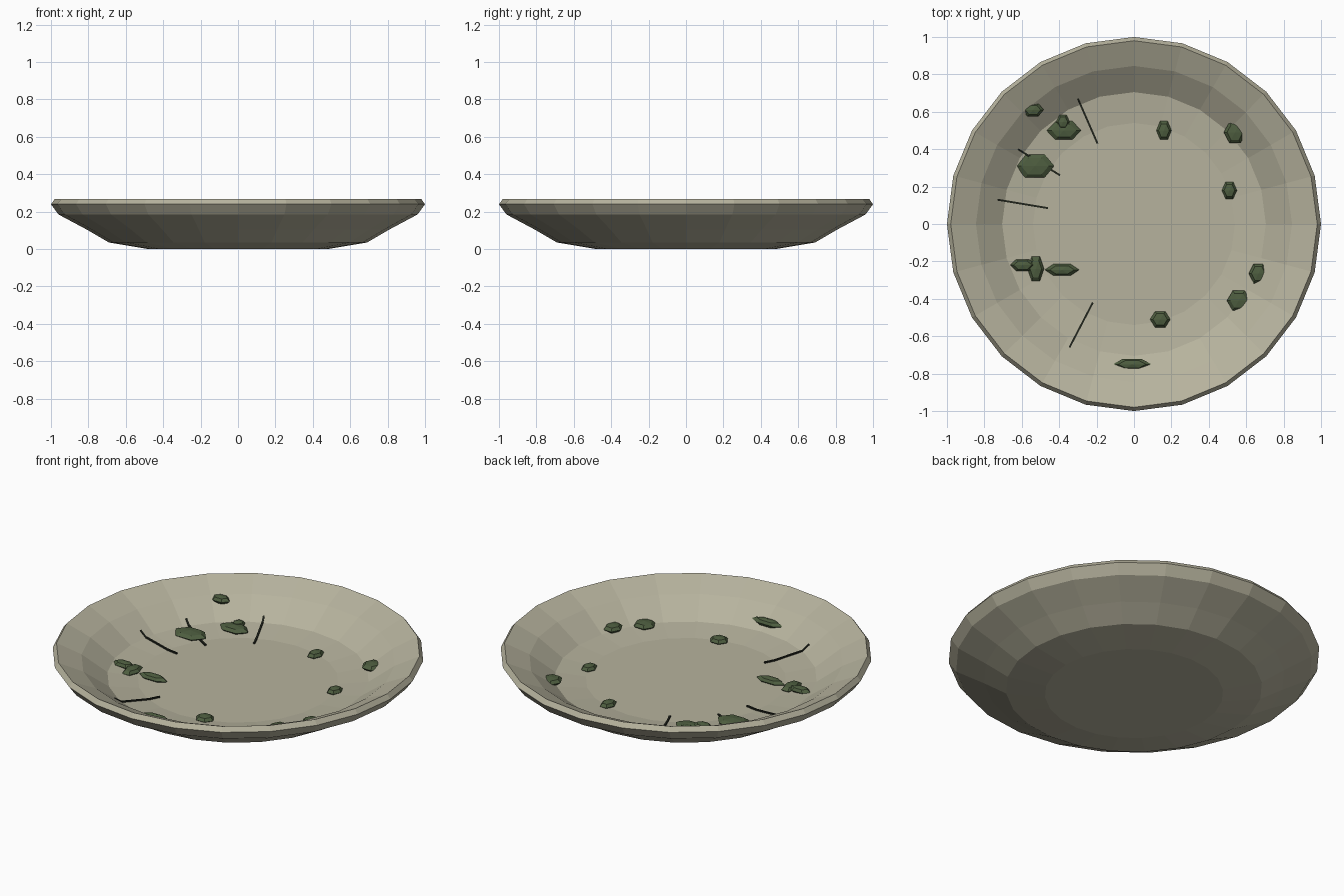
import bpy, bmesh
from math import cos, sin, pi, tau, hypot
from mathutils import Matrix, Vector

default = bpy.data.objects.get("Cube")
if default:
    bpy.data.objects.remove(default, do_unlink=True)


def material(name, rgb):
    mat = bpy.data.materials.new(name)
    mat.use_nodes = True
    colour = (*rgb, 1.0)
    mat.diffuse_color = colour
    mat.node_tree.nodes["Principled BSDF"].inputs["Base Color"].default_value = colour
    return mat


CERAMIC = material("aged_ceramic", (0.47, 0.45, 0.34))
MOSS = material("moss_green", (0.075, 0.11, 0.05))
CRACK = material("dark_crack", (0.015, 0.018, 0.012))

SIDES = 24
OUTSIDE = [(0.48, 0.0), (0.69, 0.035), (0.81, 0.105), (0.96, 0.185), (1.0, 0.24)]
INSIDE = [(0.98, 0.267), (0.845, 0.205), (0.705, 0.105), (0.54, 0.085)]


def add_object(name, bm, mat):
    bmesh.ops.recalc_face_normals(bm, faces=bm.faces)
    mesh = bpy.data.meshes.new(name)
    bm.to_mesh(mesh)
    bm.free()
    mesh.materials.append(mat)
    obj = bpy.data.objects.new(name, mesh)
    bpy.context.collection.objects.link(obj)
    return obj


def inner_height(x, y):
    """Height of the dish's inner surface at a point."""
    r = hypot(x, y)
    for (r1, z1), (r0, z0) in zip(INSIDE, INSIDE[1:]):
        if r0 <= r <= r1:
            return z0 + (z1 - z0) * (r - r0) / (r1 - r0)
    return INSIDE[-1][1]


# Dish: closed, faceted lathe of the outer and inner profile
bm = bmesh.new()
rings = []
for r, z in OUTSIDE + INSIDE:
    rings.append([bm.verts.new((r * cos(tau * i / SIDES), r * sin(tau * i / SIDES), z))
                  for i in range(SIDES)])
for low, high in zip(rings, rings[1:]):
    for i in range(SIDES):
        j = (i + 1) % SIDES
        bm.faces.new((low[i], low[j], high[j], high[i]))
bm.faces.new(rings[0])
bm.faces.new(rings[-1])
add_object("dish", bm, CERAMIC)

# Moss clumps: squashed six-sided blobs, partly sunk in the wall (x, y, half width, half depth)
CLUMPS = [
    (0.16, 0.50, 0.035, 0.057), (0.51, 0.18, 0.035, 0.052),
    (0.14, -0.51, 0.047, 0.05), (-0.01, -0.75, 0.09, 0.032),
    (0.54, 0.49, 0.052, 0.065), (0.56, -0.41, 0.055, 0.062),
    (0.665, -0.265, 0.045, 0.06), (-0.375, 0.50, 0.08, 0.057),
    (-0.38, 0.545, 0.032, 0.045), (-0.53, 0.31, 0.09, 0.072),
    (-0.54, 0.61, 0.05, 0.04), (-0.385, -0.245, 0.08, 0.035),
    (-0.595, -0.22, 0.06, 0.036), (-0.525, -0.24, 0.038, 0.075),
]
for n, (x, y, half_w, half_d) in enumerate(CLUMPS, 1):
    bm = bmesh.new()
    bmesh.ops.create_uvsphere(bm, u_segments=6, v_segments=4, radius=1)
    place = (Matrix.Translation((x, y, inner_height(x, y) + 0.006))
             @ Matrix.Diagonal((half_w / cos(pi / 6), half_d, 0.022, 1))
             @ Matrix.Rotation(pi / 6, 4, "Z"))
    bm.transform(place)
    add_object(f"moss_clump_{n}", bm, MOSS)

# Cracks: thin strips running down the wall onto the floor
CRACKS = [
    ((-0.30, 0.67), (-0.195, 0.43)), ((-0.62, 0.40), (-0.395, 0.26)),
    ((-0.73, 0.13), (-0.46, 0.085)), ((-0.345, -0.66), (-0.22, -0.42)),
]
WIDTH, LIFT = 0.005, 0.008
for n, (start, end) in enumerate(CRACKS, 1):
    a, b = Vector(start), Vector(end)
    bend = a.lerp(b, (a.length - 0.705) / (a.length - b.length))
    edge = a.lerp(b, (a.length - 0.54) / (a.length - b.length))
    along = (b - a).normalized()
    side = Vector((-along.y, along.x)) * WIDTH
    bm = bmesh.new()
    loops = []
    for p in (a, bend, edge, b):
        z = inner_height(*p)
        corners = [(p + side, LIFT), (p - side, LIFT), (p - side, -LIFT), (p + side, -LIFT)]
        loops.append([bm.verts.new((q.x, q.y, z + dz)) for q, dz in corners])
    for first, second in zip(loops, loops[1:]):
        for i in range(4):
            j = (i + 1) % 4
            bm.faces.new((first[i], first[j], second[j], second[i]))
    bm.faces.new(loops[0])
    bm.faces.new(loops[-1])
    add_object(f"crack_{n}", bm, CRACK)
